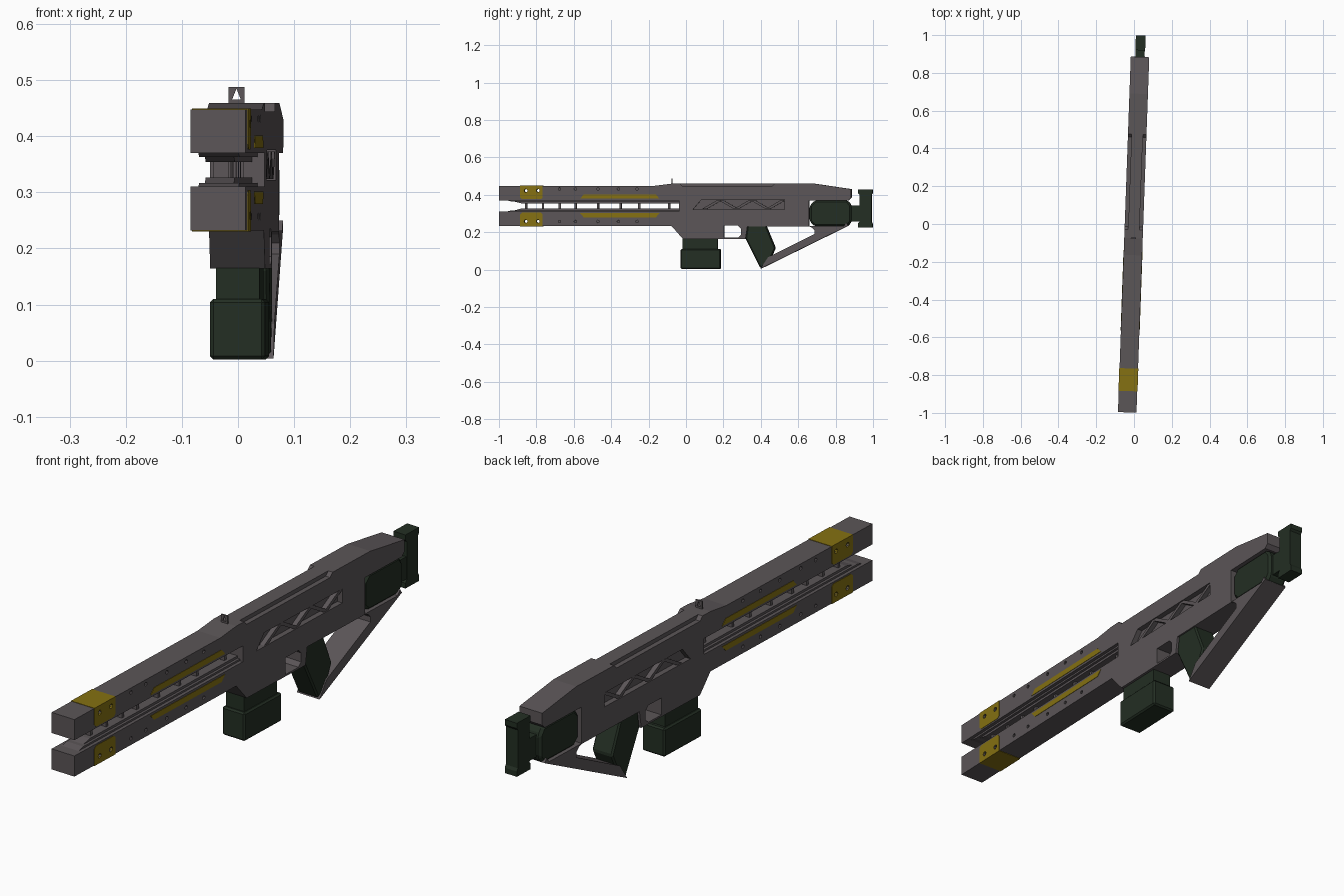
import bpy, bmesh, math

YAW = -0.036   # the whole model is turned slightly about z
HALF = 0.049   # half width of the body


def material(name, rgb):
    m = bpy.data.materials.new(name)
    m.diffuse_color = (*rgb, 1)
    return m


GREY = material("gunmetal grey", (0.105, 0.092, 0.097))
GREEN = material("dark green", (0.017, 0.028, 0.017))
YELLOW = material("mustard yellow", (0.235, 0.165, 0.006))


def build(name, prisms, mat, bevel=0):
    """Prisms are (profile in y/z, x0, x1), all joined in one object."""
    bm = bmesh.new()
    for pts, x0, x1 in prisms:
        a = [bm.verts.new((x0, y, z)) for y, z in pts]
        b = [bm.verts.new((x1, y, z)) for y, z in pts]
        n = len(pts)
        bm.faces.new(a)
        bm.faces.new(b[::-1])
        for i in range(n):
            j = (i + 1) % n
            bm.faces.new((a[j], a[i], b[i], b[j]))
    bmesh.ops.recalc_face_normals(bm, faces=bm.faces)
    me = bpy.data.meshes.new(name)
    bm.to_mesh(me)
    bm.free()
    ob = bpy.data.objects.new(name, me)
    bpy.context.collection.objects.link(ob)
    ob.rotation_euler.z = YAW
    if mat:
        me.materials.append(mat)
    if bevel:
        m = ob.modifiers.new("bevel", 'BEVEL')
        m.width, m.segments = bevel, 1
    return ob


def cut(ob, cutter):
    m = ob.modifiers.new("cut", 'BOOLEAN')
    m.operation, m.solver, m.object = 'DIFFERENCE', 'EXACT', cutter


def helper(name, prisms):
    ob = build(name, prisms, None)
    ob.hide_render = True
    ob.display_type = 'WIRE'
    return ob


def rect(y0, y1, z0, z1):
    return [(y0, z0), (y1, z0), (y1, z1), (y0, z1)]


def disc(y, z, r, n=8):
    return [(y + r * math.cos(2 * math.pi * i / n), z + r * math.sin(2 * math.pi * i / n)) for i in range(n)]


def flip(pts):
    """Mirror a profile about the bore line."""
    return [(y, 0.68 - z) for y, z in pts]


def both(pts, x0, x1):
    return [(pts, x0, x1), (pts, -x1, -x0)]


# Receiver with both rails, as one side profile
body = build("receiver_and_rails", [([
    (-0.998, 0.37), (-0.998, 0.448), (-0.165, 0.448), (-0.075, 0.459), (0.69, 0.459),
    (0.885, 0.43), (0.885, 0.385), (0.87, 0.37), (0.66, 0.37), (0.66, 0.23), (0.33, 0.23),
    (0.32, 0.164), (-0.015, 0.164), (-0.075, 0.232), (-0.998, 0.232),
    (-0.998, 0.31), (-0.037, 0.31), (-0.037, 0.37)], -HALF, HALF)], GREY)

# Openings: trigger hole, truss slots and top edge notches
trigger_hole = [(0.205, 0.171), (0.28, 0.171), (0.295, 0.186), (0.295, 0.22), (0.28, 0.235), (0.205, 0.235)]
slot = [(0.04, 0.322), (0.53, 0.322), (0.53, 0.375), (0.085, 0.375)]
notch = [(-0.03, 0.48), (-0.03, 0.459), (-0.015, 0.444), (0.46, 0.444), (0.475, 0.459), (0.475, 0.48)]
cut(body, helper("receiver_cutter", [(trigger_hole, -0.1, 0.1)] + both(slot, 0.028, 0.08)
                 + both(notch, 0.03, 0.08)))

# Screw holes: through the bands, shallow along the rails
holes = []
for y in (-0.855, -0.79):
    for z in (0.422, 0.258):
        holes.append((disc(y, z, 0.009), -0.1, 0.1))
for y in (-0.675, -0.59, -0.47, -0.36, -0.26):
    for z in (0.431, 0.257):
        holes += both(disc(y, z, 0.007), 0.038, 0.1)
hole_cutter = helper("screw_hole_cutter", holes)
cut(body, hole_cutter)

# Zigzag truss bars in the side slots
bars = []
nodes = [0.10 + 0.085 * i for i in range(6)]
for i in range(5):
    lo, hi = (0.373, 0.324) if i % 2 else (0.324, 0.373)
    y0, y1, t = nodes[i], nodes[i + 1], 0.013
    bars += both([(y0 - t, lo), (y0 + t, lo), (y1 + t, hi), (y1 - t, hi)], 0.02, 0.047)
build("truss_bars", bars, GREY)

# Inner conductor strips with sloped fronts, and stepped shoulders
strip = [(-0.95, 0.372), (-0.88, 0.354), (-0.03, 0.354), (-0.03, 0.372)]
build("conductor_strips", [(strip, -0.026, 0.026), (flip(strip), -0.026, 0.026)], GREY)
shoulder = [(-0.965, 0.372), (-0.93, 0.363), (-0.03, 0.363), (-0.03, 0.372)]
build("rail_shoulders", [(shoulder, -0.036, 0.036), (flip(shoulder), -0.036, 0.036)], GREY)

# Posts between the strips
build("conductor_posts", [(rect(y - 0.006, y + 0.006, 0.324, 0.356), -0.014, 0.014)
      for y in (-0.855, -0.765, -0.675, -0.59, -0.47, -0.35, -0.25, -0.09)], GREY)

# Yellow front bands and side strips
band = [(-0.885, 0.4495), (-0.765, 0.4495), (-0.765, 0.385), (-0.775, 0.376), (-0.875, 0.376), (-0.885, 0.385)]
bands = build("front_bands", [(band, -0.0505, 0.0505), (flip(band), -0.0505, 0.0505)], YELLOW)
cut(bands, hole_cutter)
side = [(-0.565, 0.379), (-0.14, 0.379), (-0.16, 0.401), (-0.545, 0.401)]
build("side_strips", both(side, 0.045, 0.0505) + both(flip(side), 0.045, 0.0505), YELLOW)

# Front sight plate with a triangular window
sight = build("front_sight", [(rect(-0.078, -0.072, 0.45, 0.488), -0.0145, 0.0145)], GREY)
window = helper("sight_cutter", [(rect(-0.1, -0.05, 0.465, 0.484), -0.008, 0.008)])
for v in window.data.vertices:      # pinch the top into a point
    if v.co.z > 0.48:
        v.co.x *= 0.05
cut(sight, window)

# Magazine
build("magazine", [(rect(-0.027, 0.187, 0.002, 0.11), -HALF, HALF)], GREEN, 0.006)
build("magazine_neck", [(rect(-0.016, 0.171, 0.1, 0.17), -0.039, 0.039)], GREEN)

# Grip and rear strut
build("grip", [([(0.33, 0.235), (0.43, 0.235), (0.48, 0.115), (0.445, 0.04), (0.40, 0.006), (0.32, 0.165)],
                -0.044, 0.044)], GREEN, 0.006)
build("rear_strut", [([(0.40, 0.004), (0.87, 0.235), (0.86, 0.25), (0.845, 0.232), (0.655, 0.232),
                       (0.675, 0.225), (0.69, 0.21), (0.69, 0.19), (0.44, 0.065)], -HALF, HALF)], GREY)

# Shoulder stock and butt plate
build("stock", [([(0.663, 0.342), (0.69, 0.37), (0.866, 0.37), (0.887, 0.342), (0.887, 0.257),
                  (0.866, 0.23), (0.69, 0.23), (0.663, 0.257)], -0.042, 0.042)], GREEN, 0.01)
build("stock_bar", [(rect(0.87, 0.96, 0.257, 0.342), -0.024, 0.024)], GREEN)
build("butt_plate", [([(0.92, 0.428), (0.999, 0.428), (0.999, 0.408), (0.993, 0.4), (0.993, 0.255), (0.999, 0.245),
                       (0.999, 0.225), (0.92, 0.225), (0.92, 0.245), (0.928, 0.255), (0.928, 0.4), (0.92, 0.408)],
                      -0.026, 0.026)], GREEN)
